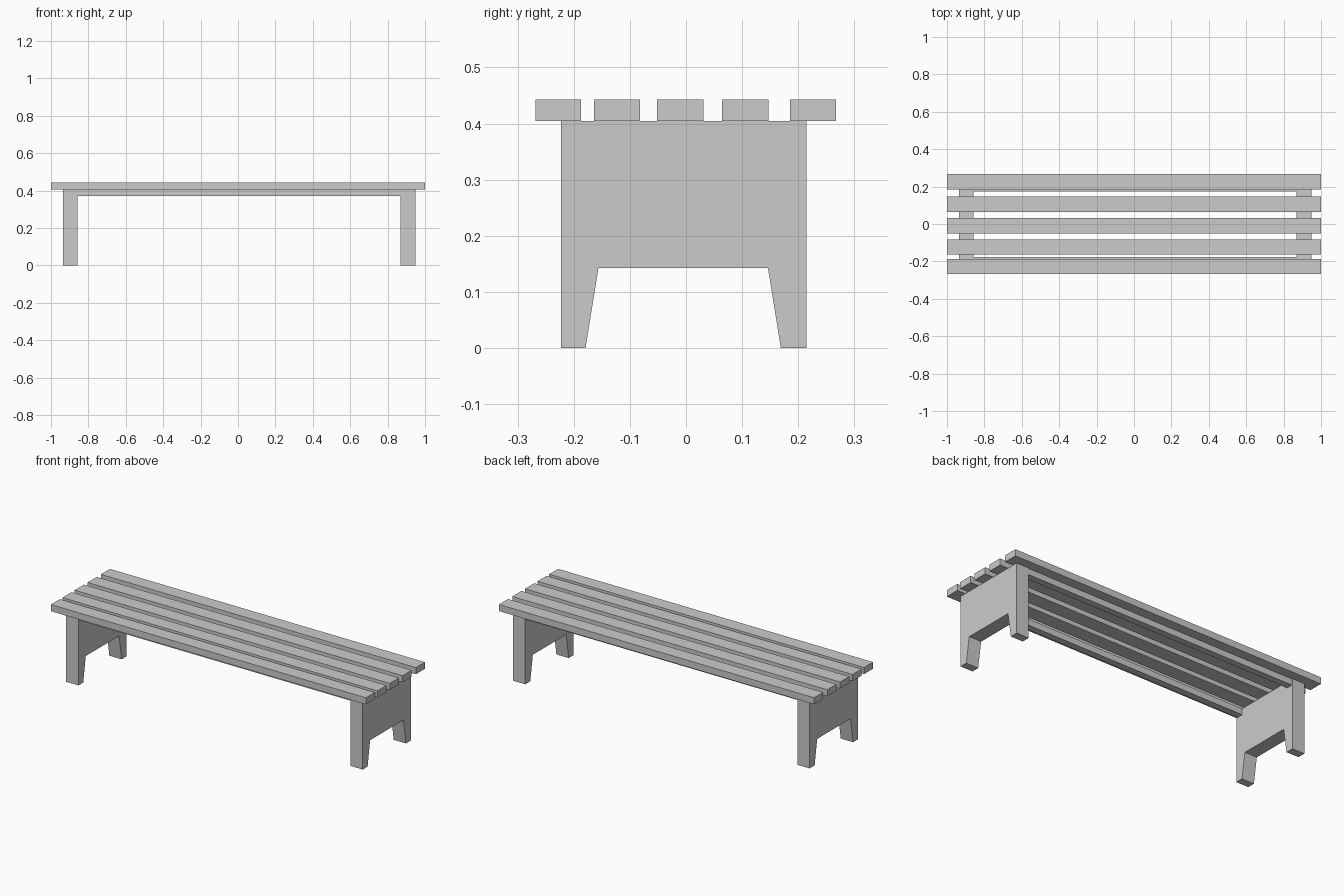
import bpy
import bmesh

if "Cube" in bpy.data.objects:
    bpy.data.objects.remove(bpy.data.objects["Cube"])


def extrude_profile(name, points, x0, x1):
    """Extrude a closed (y, z) profile along x."""
    bm = bmesh.new()
    face = bm.faces.new([bm.verts.new((x0, y, z)) for y, z in points])
    result = bmesh.ops.extrude_face_region(bm, geom=[face])
    verts = [g for g in result["geom"] if isinstance(g, bmesh.types.BMVert)]
    bmesh.ops.translate(bm, verts=verts, vec=(x1 - x0, 0, 0))
    bmesh.ops.recalc_face_normals(bm, faces=bm.faces)
    mesh = bpy.data.meshes.new(name)
    bm.to_mesh(mesh)
    bm.free()
    obj = bpy.data.objects.new(name, mesh)
    bpy.context.collection.objects.link(obj)
    return obj


def beam(name, x0, x1, y0, y1, z0, z1):
    return extrude_profile(name, [(y0, z0), (y1, z0), (y1, z1), (y0, z1)], x0, x1)


SEAT_BOTTOM, SEAT_TOP = 0.405, 0.443
LEFT_LEG = (-0.935, -0.857)
RIGHT_LEG = (0.870, 0.948)

# Five seat slats running the full length
slats = [(-0.268, -0.187), (-0.164, -0.082), (-0.052, 0.031),
         (0.064, 0.147), (0.185, 0.267)]
for i, (y0, y1) in enumerate(slats, 1):
    beam(f"seat_slat_{i}", -1, 1, y0, y1, SEAT_BOTTOM, SEAT_TOP)

# End panels with a tapered cut-out forming two feet each
panel = [(-0.223, 0), (-0.179, 0), (-0.156, 0.143), (0.146, 0.143),
         (0.169, 0), (0.215, 0), (0.215, SEAT_BOTTOM), (-0.223, SEAT_BOTTOM)]
extrude_profile("left_leg_panel", panel, *LEFT_LEG)
extrude_profile("right_leg_panel", panel, *RIGHT_LEG)

# Rails under the seat joining the end panels
for name, y0, y1 in (("front_rail", -0.215, -0.177), ("back_rail", 0.173, 0.211)):
    beam(name, LEFT_LEG[1], RIGHT_LEG[0], y0, y1, 0.370, SEAT_BOTTOM)
